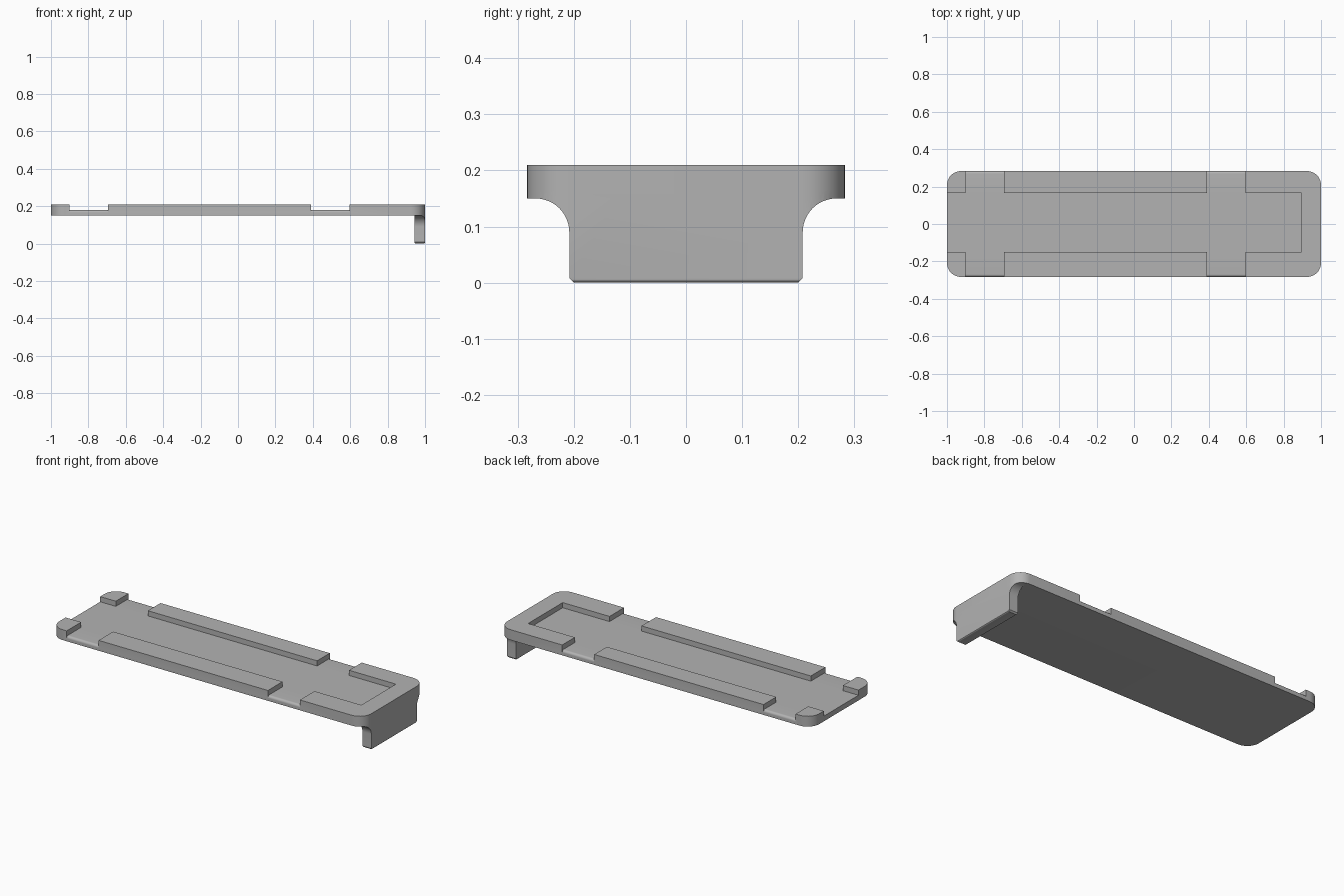
import bpy, bmesh, math
from mathutils import Vector

cube = bpy.data.objects.get("Cube")
if cube:
    bpy.data.objects.remove(cube, do_unlink=True)

grey = bpy.data.materials.new("plain grey")
grey.use_nodes = True
colour = (0.45, 0.45, 0.45, 1)
grey.diffuse_color = colour
grey.node_tree.nodes["Principled BSDF"].inputs["Base Color"].default_value = colour

W, R = 0.283, 0.075              # half width and corner radius
BOTTOM, FLOOR, TOP = 0.15, 0.18, 0.21


def arc(cx, cy, r, start, end, steps=12):
    angles = [math.radians(start + (end - start) * i / steps) for i in range(steps + 1)]
    return [(cx + r * math.cos(a), cy + r * math.sin(a)) for a in angles]


def prism(name, points, low, high, axis="z"):
    """Extrude a flat profile along z (x, y points) or x (y, z points)."""
    place = (lambda p, h: (p[0], p[1], h)) if axis == "z" else (lambda p, h: (h, p[0], p[1]))
    bm = bmesh.new()
    face = bm.faces.new([bm.verts.new(place(p, low)) for p in points])
    ext = bmesh.ops.extrude_face_region(bm, geom=[face])
    move = Vector(place((0, 0), high - low))
    bmesh.ops.translate(bm, vec=move, verts=[v for v in ext["geom"] if isinstance(v, bmesh.types.BMVert)])
    bmesh.ops.recalc_face_normals(bm, faces=bm.faces)
    mesh = bpy.data.meshes.new(name)
    bm.to_mesh(mesh)
    bm.free()
    mesh.materials.append(grey)
    obj = bpy.data.objects.new(name, mesh)
    bpy.context.collection.objects.link(obj)
    return obj


def combine(target, tool, operation):
    mod = target.modifiers.new(operation, "BOOLEAN")
    mod.object, mod.operation, mod.solver = tool, operation, "EXACT"
    bpy.ops.object.select_all(action="DESELECT")
    bpy.context.view_layer.objects.active = target
    target.select_set(True)
    bpy.ops.object.modifier_apply(modifier=mod.name)
    bpy.data.objects.remove(tool, do_unlink=True)


def mirrored(half):
    return half + [(-y, z) for y, z in reversed(half)]


# Rounded outline shared by the tray and the end flange
outline = []
for sx, sy, start in ((1, 1, 0), (-1, 1, 90), (-1, -1, 180), (1, -1, 270)):
    outline += arc(sx * (1 - R), sy * (W - R), R, start, start + 90)
tray = prism("tray", outline, BOTTOM, TOP)

# Long recess, open at one end
recess = prism("recess_cutter", [(-1.2, -0.15), (0.895, -0.15), (0.895, 0.167), (-1.2, 0.167)], FLOOR, 0.3)
combine(tray, recess, "DIFFERENCE")

# Strap channels across the tray, rounded over its long edges
r = 0.014
half = [(0.4, 0.3), (0.4, FLOOR - r), (W + 0.002, FLOOR - r)] + arc(W - r, FLOOR - r, r, 0, 90, 8)
for x0, x1 in ((-0.9, -0.695), (0.39, 0.595)):
    combine(tray, prism("strap_cutter", mirrored(half), x0, x1, "x"), "DIFFERENCE")

# End flange, flared into the tray and trimmed to the outline
side, chamfer = W - R, 0.008
half = [(side - chamfer, 0), (side, chamfer)]
half += arc(side + 0.06, 0.09, 0.06, 180, 90) + [(side + 0.06, 0.165)]
flange = prism("end_flange", mirrored(half), 0.943, 1.05, "x")
combine(flange, prism("trim_cutter", outline, -0.1, 0.4), "INTERSECT")

# Soften the flange's lower long edges
bm = bmesh.new()
bm.from_mesh(flange.data)
edges = [e for e in bm.edges if all(v.co.z < 0.001 for v in e.verts)
         and abs(e.verts[0].co.x - e.verts[1].co.x) < 0.001]
bmesh.ops.bevel(bm, geom=edges, offset=0.007, segments=3, profile=0.5, affect="EDGES")
bm.to_mesh(flange.data)
bm.free()
combine(tray, flange, "UNION")

bpy.ops.object.shade_smooth_by_angle(angle=math.radians(30))
